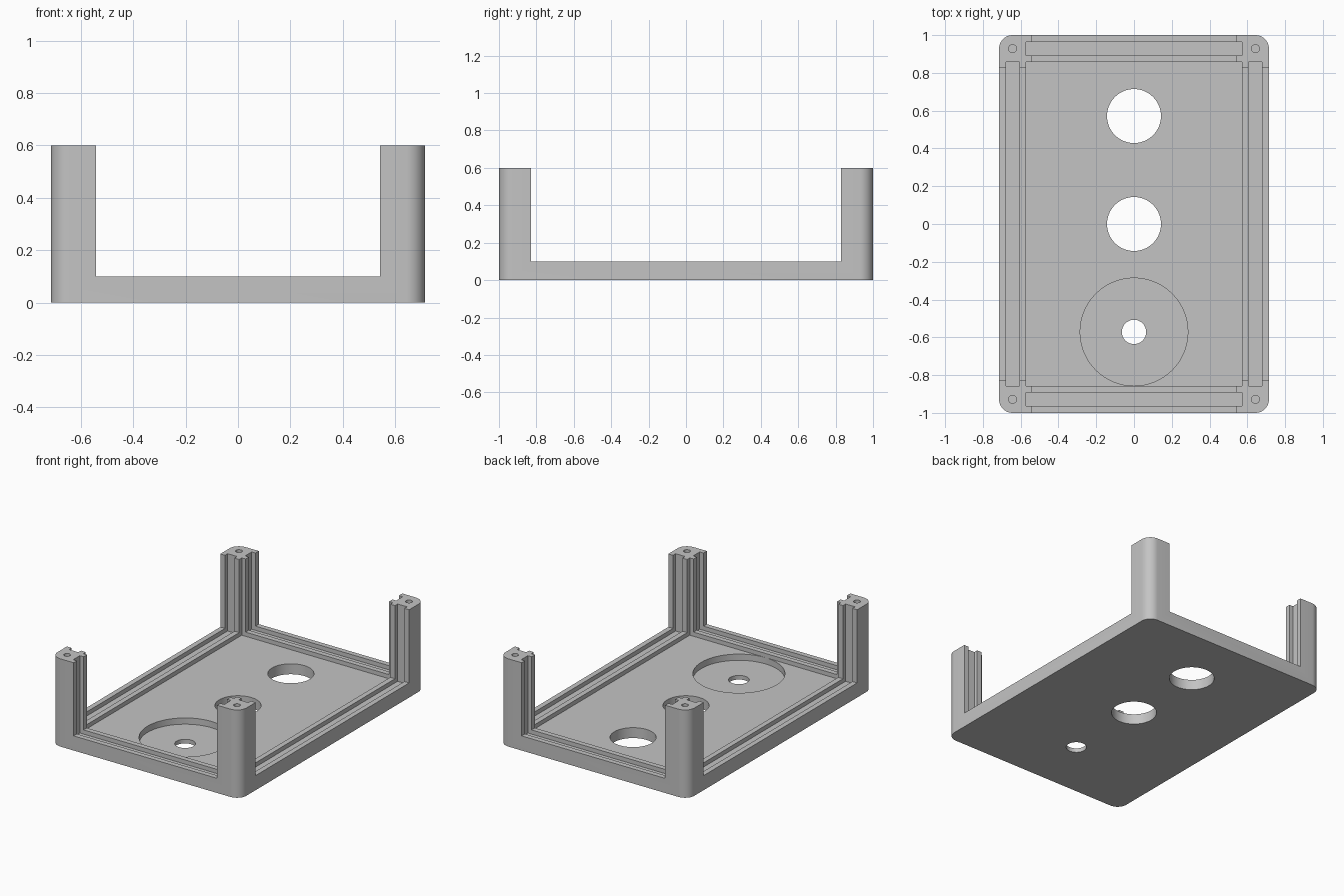
import bpy
import bmesh
from mathutils import Matrix, Vector

cube = bpy.data.objects.get("Cube")
if cube:
    bpy.data.objects.remove(cube, do_unlink=True)

MM = 1 / 70                      # design unit: the tray is 100 x 140 x 42
W, L, H = 50, 70, 42             # half width, half length, height
WALL, SLOT, LIP = 10, 5, 2.5     # wall thickness, panel slot, outer lip
FLOOR, RIM, TOP = 5, 7.5 - 0.5, 50

grey = bpy.data.materials.new("plain grey")
grey.use_nodes = True
colour = (0.55, 0.55, 0.55, 1)
grey.diffuse_color = colour
grey.node_tree.nodes["Principled BSDF"].inputs["Base Color"].default_value = colour


def make_object(name, bm):
    bmesh.ops.recalc_face_normals(bm, faces=bm.faces)
    mesh = bpy.data.meshes.new(name)
    bm.to_mesh(mesh)
    bm.free()
    mesh.materials.append(grey)
    obj = bpy.data.objects.new(name, mesh)
    bpy.context.collection.objects.link(obj)
    return obj


def box(name, x, y, z, corner=0):
    """Box from (min, max) ranges, with optional rounded upright edges."""
    bm = bmesh.new()
    lo, hi = (Vector(v) * MM for v in zip(x, y, z))
    place = Matrix.Translation((lo + hi) / 2) @ Matrix.Diagonal((*(hi - lo), 1))
    bmesh.ops.create_cube(bm, size=1, matrix=place)
    if corner:
        upright = [e for e in bm.edges
                   if abs(e.verts[0].co.z - e.verts[1].co.z) > 0.01]
        bmesh.ops.bevel(bm, geom=upright, offset=corner * MM, segments=10,
                        profile=0.5, affect='EDGES')
    return make_object(name, bm)


def cylinder(name, x, y, z, radius, sides=64):
    bm = bmesh.new()
    place = Matrix.Translation(Vector((x, y, sum(z) / 2)) * MM)
    bmesh.ops.create_cone(bm, cap_ends=True, segments=sides, radius1=radius * MM,
                          radius2=radius * MM, depth=(z[1] - z[0]) * MM, matrix=place)
    return make_object(name, bm)


def cut(target, cutter):
    cutter.hide_render = True
    mod = target.modifiers.new("cut", 'BOOLEAN')
    mod.operation = 'DIFFERENCE'
    mod.solver = 'EXACT'
    mod.object = cutter
    bpy.context.view_layer.objects.active = target
    bpy.ops.object.modifier_apply(modifier=mod.name)
    bpy.data.objects.remove(cutter, do_unlink=True)


# Rounded block that becomes the floor, the low rim and four corner posts
tray = box("enclosure_tray", (-W, W), (-L, L), (0, H), corner=5)

# Inner cavity
ix, iy = W - WALL, L - WALL
cut(tray, box("cavity_cutter", (-ix, ix), (-iy, iy), (FLOOR, TOP)))

# Panel slots in all four walls
for s in (-1, 1):
    xs = sorted((s * (W - LIP), s * (W - LIP - SLOT)))
    ys = sorted((s * (L - LIP), s * (L - LIP - SLOT)))
    cut(tray, box("side_slot_cutter", xs, (-iy, iy), (FLOOR, TOP)))
    cut(tray, box("end_slot_cutter", (-ix, ix), ys, (FLOOR, TOP)))

# Wide openings that leave only the posts above the rim
cut(tray, box("end_opening_cutter", (2 - ix, ix - 2), (-80, 80), (RIM, TOP)))
cut(tray, box("side_opening_cutter", (-60, 60), (2 - iy, iy - 2), (RIM, TOP)))

# Two large floor holes, and a round recess with a small hole
for y in (0, 40):
    cut(tray, cylinder("floor_hole_cutter", 0, y, (-5, 20), 10))
cut(tray, cylinder("recess_cutter", 0, -40, (2, 20), 19.95, 96))
cut(tray, cylinder("small_hole_cutter", 0, -40, (-5, 20), 4.5, 48))

# Screw holes in the post tops
for x in (-45, 45):
    for y in (-65, 65):
        cut(tray, cylinder("screw_hole_cutter", x, y, (H - 10, TOP), 1.5, 16))

# Smooth round walls, sharp edges elsewhere
bpy.ops.object.select_all(action='DESELECT')
tray.select_set(True)
bpy.context.view_layer.objects.active = tray
bpy.ops.object.shade_smooth_by_angle(angle=0.52)
